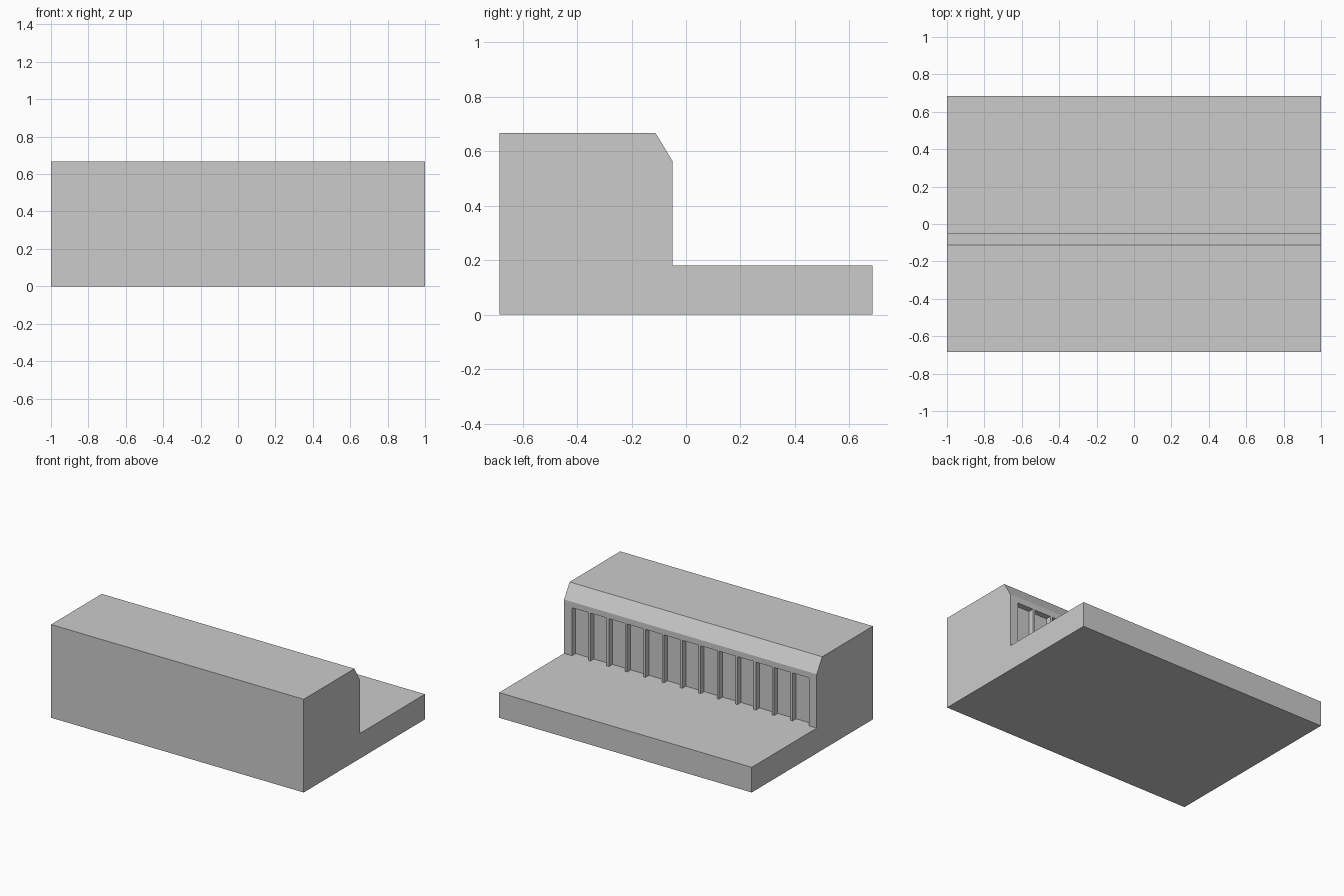
import bpy, bmesh

if "Cube" in bpy.data.objects:
    bpy.data.objects.remove(bpy.data.objects["Cube"])

# One flat grey for everything
grey = bpy.data.materials.new("plain grey")
grey.diffuse_color = (0.6, 0.6, 0.6, 1)
grey.use_nodes = True
grey.node_tree.nodes["Principled BSDF"].inputs["Base Color"].default_value = grey.diffuse_color

DECK, TOP = 0.18, 0.667        # deck and roof heights
FRONT, WALL, BACK = -0.685, -0.05, 0.685
OPEN_TOP = 0.523               # top of the bays
HALF = 0.937                   # half width of the row of bays
DEPTH = 0.04
BAYS, RIB = 13, 0.017


def finish(bm, name):
    bmesh.ops.recalc_face_normals(bm, faces=bm.faces[:])
    mesh = bpy.data.meshes.new(name)
    bm.to_mesh(mesh)
    bm.free()
    mesh.materials.append(grey)
    obj = bpy.data.objects.new(name, mesh)
    bpy.context.collection.objects.link(obj)
    return obj


def extrude_profile(name, profile, x0, x1):
    """Extrude a (y, z) outline along x."""
    bm = bmesh.new()
    face = bm.faces.new([bm.verts.new((x0, y, z)) for y, z in profile])
    moved = bmesh.ops.extrude_face_region(bm, geom=[face])["geom"]
    verts = [g for g in moved if isinstance(g, bmesh.types.BMVert)]
    bmesh.ops.translate(bm, verts=verts, vec=(x1 - x0, 0, 0))
    return finish(bm, name)


# Stepped block: tall hall with a sloped eave and a low deck behind it
block = extrude_profile("stepped_block", [
    (FRONT, 0), (BACK, 0), (BACK, DECK), (WALL, DECK),
    (WALL, 0.565), (-0.112, TOP), (FRONT, TOP)], -1, 1)

# Row of bays sunk into the wall above the deck, with ribs left between them
pitch = (2 * HALF + RIB) / BAYS
bm = bmesh.new()
for i in range(BAYS):
    x0 = -HALF + i * pitch
    x1 = x0 + pitch - RIB
    cube = bmesh.ops.create_cube(bm, size=1)["verts"]
    for v in cube:
        v.co = (x0 if v.co.x < 0 else x1,
                WALL - DEPTH if v.co.y < 0 else WALL + 0.05,
                DECK if v.co.z < 0 else OPEN_TOP)
cutter = finish(bm, "bay_cutter")
cutter.hide_render = True
cutter.hide_viewport = True

cut = block.modifiers.new("bays", 'BOOLEAN')
cut.operation = 'DIFFERENCE'
cut.solver = 'EXACT'
cut.object = cutter
